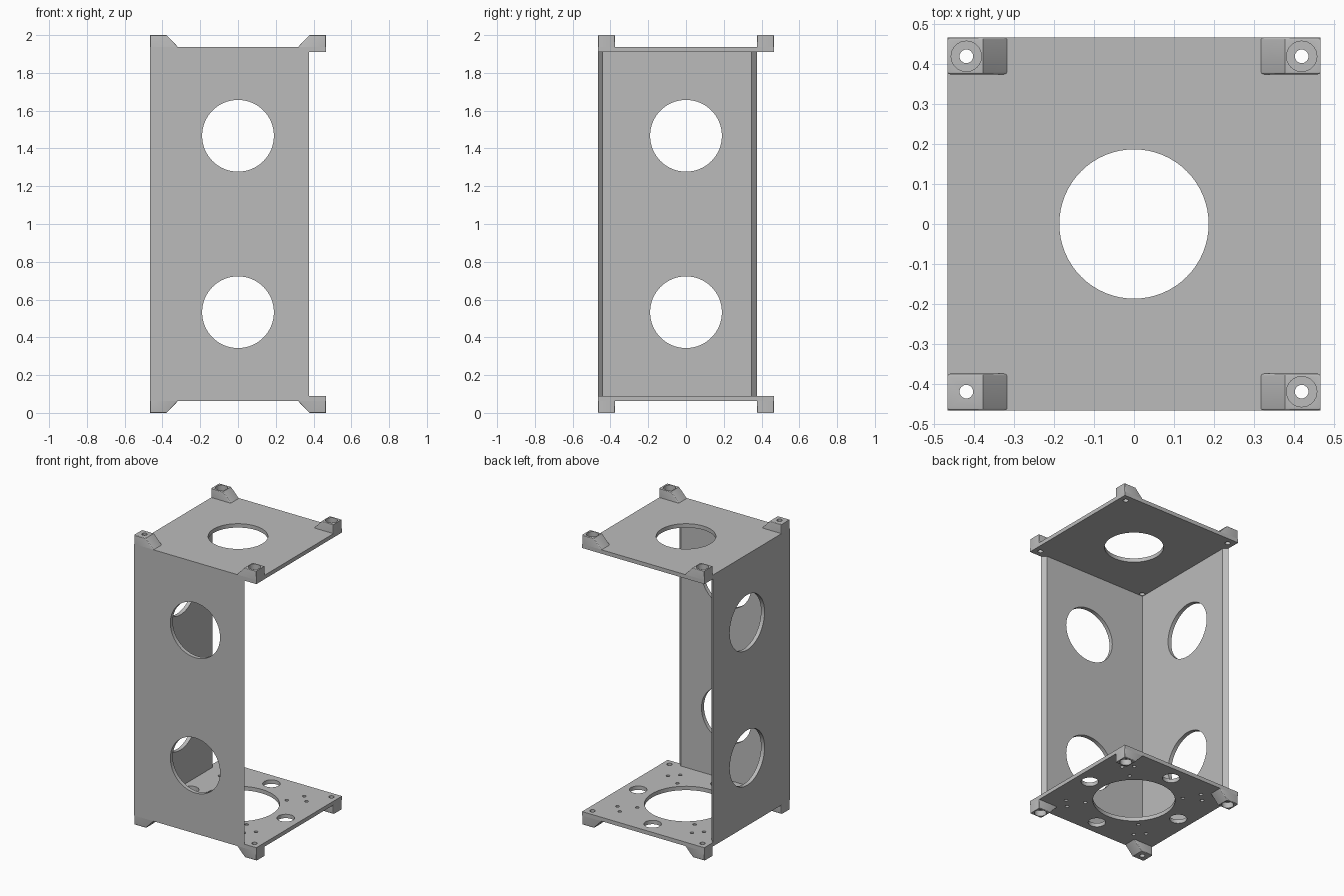
import bpy
import bmesh
import math
from mathutils import Matrix, Vector

cube = bpy.data.objects.get("Cube")
if cube:
    bpy.data.objects.remove(cube, do_unlink=True)

HALF = 0.467          # half width of the plates
INNER = HALF - 0.027  # inside face of the walls
END, END_IN = 0.375, 0.348   # outer and inner end of the walls
HEIGHT = 2.0
FOOT, PLATE = 0.063, 0.09    # levels of the lower plate
BOLT = 0.42
CORNERS = [(sx, sy) for sx in (-1, 1) for sy in (-1, 1)]

grey = bpy.data.materials.new("light grey")
grey.use_nodes = True
COLOUR = (0.5, 0.5, 0.5, 1)
grey.diffuse_color = COLOUR
grey.node_tree.nodes["Principled BSDF"].inputs["Base Color"].default_value = COLOUR


def make_object(name, bm):
    bmesh.ops.recalc_face_normals(bm, faces=bm.faces)
    mesh = bpy.data.meshes.new(name)
    bm.to_mesh(mesh)
    bm.free()
    mesh.materials.append(grey)
    obj = bpy.data.objects.new(name, mesh)
    bpy.context.collection.objects.link(obj)
    return obj


def prism(points, depth):
    """Extrude a closed outline of 3D points along depth."""
    bm = bmesh.new()
    face = bm.faces.new([bm.verts.new(p) for p in points])
    new = bmesh.ops.extrude_face_region(bm, geom=[face])["geom"]
    verts = [v for v in new if isinstance(v, bmesh.types.BMVert)]
    bmesh.ops.translate(bm, verts=verts, vec=Vector(depth))
    return bm


def cut(obj, holes, axis="Z"):
    """Drill round holes, each given as (centre, radius, length)."""
    turn = {"X": Matrix.Rotation(math.pi / 2, 4, "Y"),
            "Y": Matrix.Rotation(math.pi / 2, 4, "X"),
            "Z": Matrix()}[axis]
    bm = bmesh.new()
    for centre, radius, length in holes:
        bmesh.ops.create_cone(bm, cap_ends=True, segments=64 if radius > 0.1 else 32,
                              radius1=radius, radius2=radius, depth=length,
                              matrix=Matrix.Translation(centre) @ turn)
    cutter = make_object("hole_cutter", bm)
    cutter.hide_render = True
    mod = obj.modifiers.new("holes", "BOOLEAN")
    mod.operation, mod.solver, mod.object = "DIFFERENCE", "EXACT", cutter
    graph = bpy.context.evaluated_depsgraph_get()
    mesh = bpy.data.meshes.new_from_object(obj.evaluated_get(graph))
    obj.modifiers.clear()
    obj.data = mesh
    bpy.data.objects.remove(cutter, do_unlink=True)


def smooth(obj):
    bpy.ops.object.select_all(action="DESELECT")
    obj.select_set(True)
    bpy.context.view_layer.objects.active = obj
    bpy.ops.object.shade_smooth_by_angle(angle=math.radians(25))


# Two walls in one angled sheet with slanted ends
outline = [(-HALF, -HALF), (END, -HALF), (END_IN, -INNER),
           (-INNER, -INNER), (-INNER, END_IN), (-HALF, END)]
walls = make_object("corner_walls", prism(
    [(x, y, FOOT) for x, y in outline], (0, 0, HEIGHT - 2 * FOOT)))
levels = (0.533, HEIGHT - 0.533)
cut(walls, [((0, -HALF, z), 0.19, 0.2) for z in levels], "Y")
cut(walls, [((-HALF, 0, z), 0.19, 0.2) for z in levels], "X")
smooth(walls)

# Plates, notched to fit around the walls
sheet = [(-INNER, -INNER), (END_IN, -INNER), (END, -HALF), (HALF, -HALF),
         (HALF, HALF), (-HALF, HALF), (-HALF, END), (-INNER, END_IN)]
bolts = [(sx * BOLT, sy * BOLT, 0.017) for sx, sy in CORNERS]
top_holes = bolts + [(0, 0, 0.187)]
base_holes = bolts + [(0, 0, 0.26)]
for i in range(4):
    side = i * math.pi / 2
    base_holes.append((0.365 * math.cos(side), 0.365 * math.sin(side), 0.055))
    # Small mounting holes along the diagonals
    diagonal = side + math.pi / 4
    for radius, swing in ((0.31, 0), (0.43, 0.09), (0.43, -0.09)):
        a = diagonal + swing
        base_holes.append((radius * math.cos(a), radius * math.sin(a), 0.012))
for name, z, holes in (("base_plate", FOOT, base_holes),
                       ("top_plate", HEIGHT - PLATE, top_holes)):
    plate = make_object(name, prism([(x, y, z) for x, y in sheet],
                                    (0, 0, PLATE - FOOT)))
    cut(plate, [((x, y, z), r, 0.2) for x, y, r in holes])
    smooth(plate)

# Corner feet: sloped blocks, mirrored to all eight corners
profile = [(HALF, FOOT), (HALF, 0), (0.378, 0), (0.318, FOOT)]
for level in ("base", "top"):
    for sx, sy in CORNERS:
        bm = prism([(x, END, z) for x, z in profile], (0, HALF - END, 0))
        rounded = [e for e in bm.edges
                   if abs(e.verts[0].co.y - e.verts[1].co.y) < 0.001
                   and min(v.co.z for v in e.verts) < FOOT - 0.001]
        bmesh.ops.bevel(bm, geom=rounded, offset=0.006, segments=3,
                        profile=0.5, affect="EDGES")
        bmesh.ops.scale(bm, verts=bm.verts, vec=(sx, sy, 1))
        end = 0
        if level == "top":
            end = HEIGHT
            for v in bm.verts:
                v.co.z = HEIGHT - v.co.z
        name = "_".join((level, "front" if sy < 0 else "back",
                         "left" if sx > 0 else "right", "foot"))
        foot = make_object(name, bm)
        centre = (sx * BOLT, sy * BOLT, end)
        cut(foot, [(centre, 0.017, 0.3)])
        # Bolt head pockets, except where the walls meet
        if (sx, sy) != (-1, -1):
            cut(foot, [(centre, 0.038, 0.08)])
        smooth(foot)
